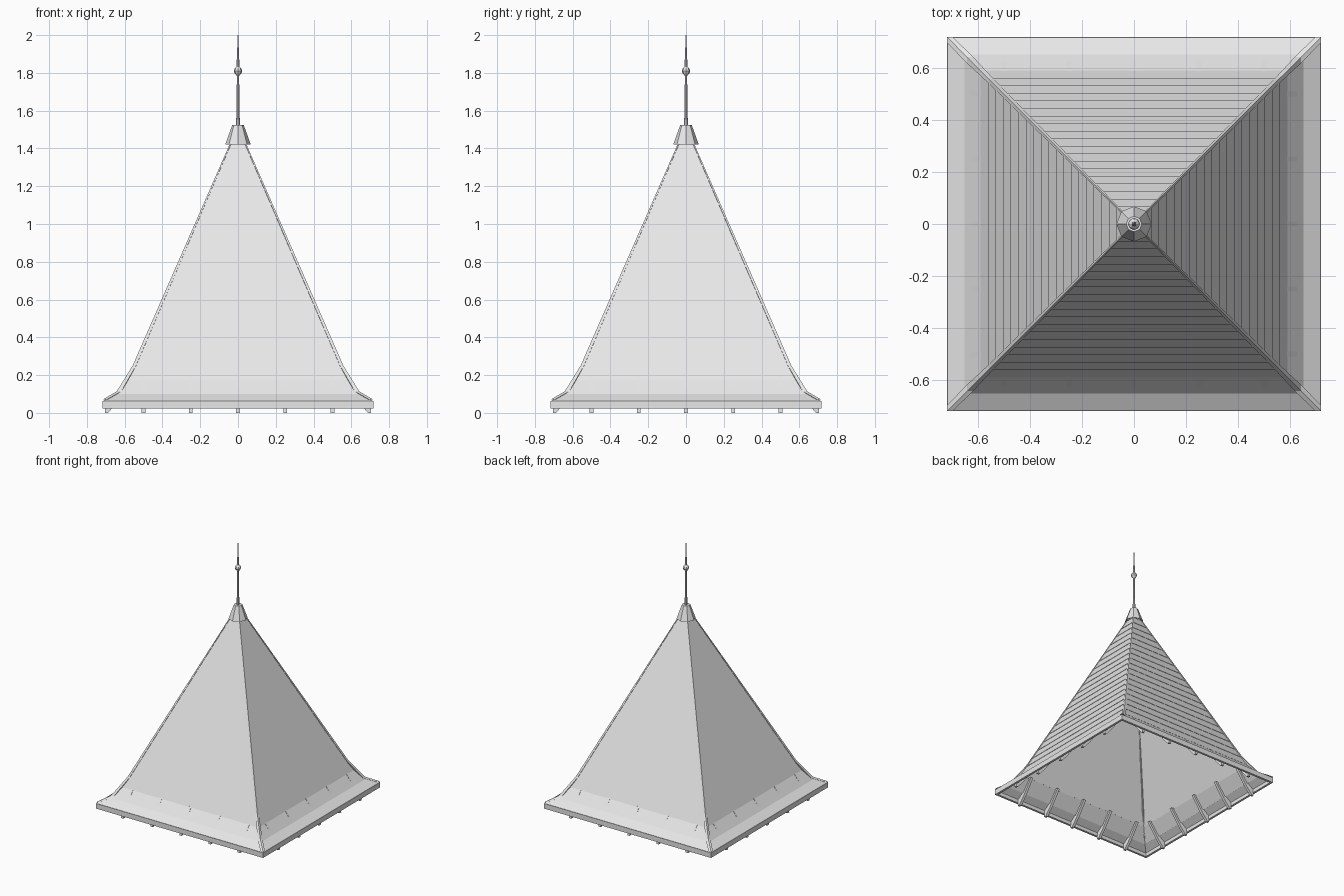
import bpy, bmesh, math

if "Cube" in bpy.data.objects:
    bpy.data.objects.remove(bpy.data.objects["Cube"])

grey = bpy.data.materials.new("pale_grey")
grey.use_nodes = True
colour = (0.8, 0.8, 0.8, 1)
grey.diffuse_color = colour
grey.node_tree.nodes["Principled BSDF"].inputs["Base Color"].default_value = colour


def finish(name, bm):
    bmesh.ops.recalc_face_normals(bm, faces=bm.faces)
    mesh = bpy.data.meshes.new(name)
    bm.to_mesh(mesh)
    bm.free()
    mesh.materials.append(grey)
    obj = bpy.data.objects.new(name, mesh)
    bpy.context.collection.objects.link(obj)
    return obj


def loft(bm, loops, ends=False, closed=False):
    """Skin a list of equal loops of points."""
    rows = [[bm.verts.new(p) for p in loop] for loop in loops]
    pairs = list(zip(rows, rows[1:]))
    if closed:
        pairs.append((rows[-1], rows[0]))
    for a, b in pairs:
        for i in range(len(a)):
            j = (i + 1) % len(a)
            bm.faces.new((a[i], a[j], b[j], b[i]))
    if ends:
        bm.faces.new(rows[0])
        bm.faces.new(rows[-1])


def square_ring(bm, profile):
    """Sweep a closed (half width, height) section around a square."""
    loft(bm, [[(r, r, z), (-r, r, z), (-r, -r, z), (r, -r, z)]
              for r, z in profile], closed=True)


def quarter_turn(x, y, k):
    for _ in range(k):
        x, y = -y, x
    return x, y


def lathe(name, profile, sides, ends=True, closed=False):
    bm = bmesh.new()
    loft(bm, [[(r * math.cos(math.tau * i / sides), r * math.sin(math.tau * i / sides), z)
               for i in range(sides)] for r, z in profile], ends, closed)
    return finish(name, bm)


# Eave boards and the flared skirt
for name, profile in {
    "fascia": [(0.717, 0.022), (0.717, 0.062), (0.7, 0.056), (0.7, 0.022)],
    "eave": [(0.715, 0.062), (0.65, 0.1), (0.65, 0.086), (0.7, 0.05)],
    "skirt": [(0.656, 0.092), (0.586, 0.177), (0.576, 0.171), (0.646, 0.08)],
}.items():
    bm = bmesh.new()
    square_ring(bm, profile)
    finish(name, bm)

# Overlapping courses of roof boards
foot, head, courses = (0.586, 0.175), (0.036, 1.43), 19
bm = bmesh.new()
for i in range(courses):
    (r0, z0), (r1, z1) = [tuple(a + (b - a) * t / courses for a, b in zip(foot, head))
                          for t in (i, i + 1)]
    square_ring(bm, [(r0 + 0.003, z0), (r1, z1), (r1 - 0.008, z1), (r0 - 0.005, z0)])
finish("roof_boards", bm)

# Hip caps: ridge runs down the corner, with a wing on each face
path = [(0.717, 0.07, 0.022), (0.642, 0.114, 0.024),
        (0.558, 0.25, 0.018), (0.041, 1.43, 0.006)]
bm = bmesh.new()
for k in range(4):
    loft(bm, [[(*quarter_turn(x, y, k), z) for x, y in
               ((d, d), (d, d - w), (d - w - 0.004, d - w - 0.004), (d - w, d))]
              for d, z, w in path], ends=True)
finish("hip_caps", bm)

# Rafter tails under the eaves
tail = [(0.705, 0), (0.7, 0.05), (0.652, 0.094), (0.587, 0.18),
        (0.555, 0.175), (0.64, 0.055), (0.688, 0)]
bm = bmesh.new()
for k in range(4):
    for i in range(-2, 3):
        loft(bm, [[(*quarter_turn(r, i * 0.25 + s, k), z) for r, z in tail]
                  for s in (-0.01, 0.01)], ends=True)
finish("rafter_tails", bm)

# Spire: open flared collar, rod, faceted ball and needle
lathe("spire_collar", [(0.068, 1.42), (0.03, 1.525), (0.008, 1.525),
                       (0.008, 1.515), (0.024, 1.515), (0.06, 1.42)], 8, False, True)
lathe("spire_rod", [(0.01, 1.515), (0.007, 1.7), (0.006, 1.8)], 8)
lathe("spire_ball", [(0.006, 1.784), (0.018, 1.797), (0.023, 1.81),
                     (0.018, 1.823), (0.006, 1.836)], 8)
lathe("spire_needle", [(0.009, 1.83), (0.005, 1.9), (0.002, 2.0)], 8)
